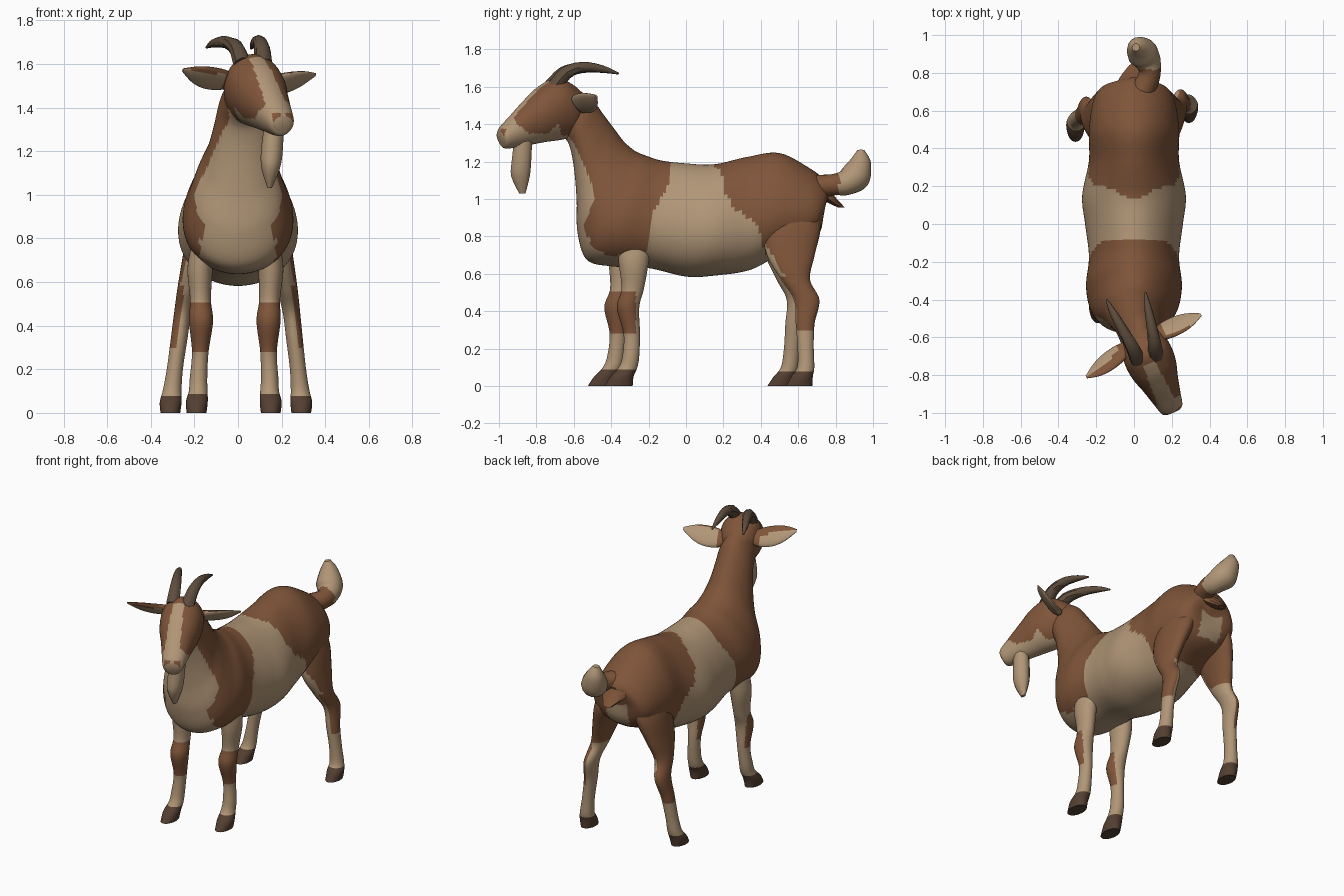
import bpy, bmesh, math
from mathutils import Vector

cube = bpy.data.objects.get("Cube")
if cube:
    bpy.data.objects.remove(cube, do_unlink=True)


def material(name, rgb):
    mat = bpy.data.materials.new(name)
    mat.use_nodes = True
    colour = (*rgb, 1)
    mat.diffuse_color = colour
    bsdf = mat.node_tree.nodes["Principled BSDF"]
    bsdf.inputs["Base Color"].default_value = colour
    bsdf.inputs["Roughness"].default_value = 0.9
    return mat


BROWN, CREAM, HORN, HOOF = range(4)
PALETTE = [material("brown_coat", (.212, .09, .041)),
           material("cream_coat", (.44, .305, .185)),
           material("grey_brown_horn", (.11, .073, .046)),
           material("dark_hoof", (.09, .05, .032))]


def blend(p0, p1, p2, p3, t):
    """Smooth curve through four neighbouring vectors."""
    return p1 + (p2 - p0) * (t / 2) + (2 * p0 - 5 * p1 + 4 * p2 - p3) * (t * t / 2) \
        + (3 * p1 - p0 - 3 * p2 + p3) * (t ** 3 / 2)


def piecewise(points, v):
    """Linear interpolation in a list of (key, value) pairs."""
    if v <= points[0][0]:
        return points[0][1]
    for (a, fa), (b, fb) in zip(points, points[1:]):
        if v <= b:
            return fa + (fb - fa) * (v - a) / (b - a)
    return points[-1][1]


def loft(name, rings, rule, sides=24, steps=5, egg=0.0):
    """Skin rings of (centre, side, up); rule gives each face its colour."""
    bm = bmesh.new()
    n = len(rings)
    loops = []
    for i in range(n - 1):
        near = [rings[max(0, min(n - 1, i + k))] for k in (-1, 0, 1, 2)]
        for s in range(steps + (i == n - 2)):
            c, a, b = (blend(*[r[k] for r in near], s / steps) for k in range(3))
            loop = []
            for j in range(sides):
                ang = math.tau * j / sides
                width = math.cos(ang) * (1 - egg * math.sin(ang))
                loop.append(bm.verts.new(c + a * width + b * math.sin(ang)))
            loops.append(loop)
    for lo, hi in zip(loops, loops[1:]):
        for j in range(sides):
            k = (j + 1) % sides
            bm.faces.new((lo[j], lo[k], hi[k], hi[j]))
    bm.faces.new(loops[0])
    bm.faces.new(loops[-1])
    bmesh.ops.recalc_face_normals(bm, faces=bm.faces)
    for f in bm.faces:
        f.material_index = rule(f.calc_center_median())
    mesh = bpy.data.meshes.new(name)
    bm.to_mesh(mesh)
    bm.free()
    obj = bpy.data.objects.new(name, mesh)
    bpy.context.collection.objects.link(obj)
    for mat in PALETTE:
        mesh.materials.append(mat)
    bpy.ops.object.select_all(action='DESELECT')
    obj.select_set(True)
    bpy.context.view_layer.objects.active = obj
    bpy.ops.object.shade_smooth_by_angle(angle=math.radians(45))


def flat_rings(rows):
    """Horizontal rings from (x, y, z, x radius, y radius)."""
    return [(Vector((x, y, z)), Vector((rx, 0, 0)), Vector((0, ry, 0)))
            for x, y, z, rx, ry in rows]


def tube_rings(rows):
    """Round rings square to a path of (x, y, z, radius)."""
    pts = [Vector(r[:3]) for r in rows]
    rings = []
    for i, p in enumerate(pts):
        t = (pts[min(i + 1, len(pts) - 1)] - pts[max(i - 1, 0)]).normalized()
        up = t.cross(Vector((1, 0, 0))).normalized()
        rings.append((p, up.cross(t) * rows[i][3], up * rows[i][3]))
    return rings


# Torso and neck: back point (y, z), belly point (y, z), half width
TORSO = [(.775, 1.06, .735, .93, .08), (.745, 1.10, .72, .83, .16),
         (.66, 1.165, .66, .76, .21), (.50, 1.245, .50, .70, .235),
         (.33, 1.225, .34, .62, .235), (.15, 1.185, .15, .59, .27),
         (0, 1.19, 0, .585, .255), (-.13, 1.205, -.2, .63, .235),
         (-.21, 1.23, -.40, .64, .25), (-.27, 1.255, -.53, .675, .235),
         (-.33, 1.305, -.58, .82, .2), (-.38, 1.37, -.585, 1.0, .155),
         (-.44, 1.45, -.60, 1.17, .13), (-.50, 1.53, -.63, 1.30, .115),
         (-.57, 1.58, -.69, 1.36, .095)]
CHEST_EDGE = [(.70, -.42), (.75, -.5), (.85, -.55), (1.0, -.49), (1.1, -.51),
              (1.3, -.60), (1.4, -.68)]
SADDLE_FRONT = [(.68, -.25), (.75, -.2), (.95, -.17), (1.05, -.1), (1.2, -.08)]
SADDLE_BACK = [(.6, .47), (.75, .41), (.87, .38), (.95, .25), (1.05, .205),
               (1.15, .19), (1.185, .13), (1.2, .15)]


def torso_colour(p):
    if p.y < piecewise(CHEST_EDGE, p.z) or p.z < .7:
        return CREAM
    if piecewise(SADDLE_FRONT, p.z) < p.y < piecewise(SADDLE_BACK, p.z):
        return CREAM
    if p.y > .62 and .79 < p.z < .95 and abs(p.x) < .08:
        return CREAM
    return BROWN


rings = []
for yt, zt, yb, zb, w in TORSO:
    top, low = Vector((0, yt, zt)), Vector((0, yb, zb))
    shift = Vector((.03 * max(0, (zt - 1.3) / .25), 0, 0))
    rings.append(((top + low) / 2 + shift, Vector((w, 0, 0)), (top - low) / 2))
loft("torso_and_neck", rings, torso_colour, sides=72, steps=10, egg=.18)

# Head, turned towards its left
YAW = math.radians(24)
FORWARD = Vector((math.sin(YAW), -math.cos(YAW), 0))
SIDE = Vector((math.cos(YAW), math.sin(YAW), 0))
PIVOT = Vector((.04, -.62, 0))
UP = Vector((0, 0, 1))
# crown point (forward, z), jaw point (forward, z), half width
HEAD = [(-.10, 1.53, -.03, 1.37, .06), (-.02, 1.605, 0, 1.33, .11),
        (.08, 1.645, .06, 1.315, .13), (.18, 1.60, .14, 1.305, .125),
        (.26, 1.53, .23, 1.29, .10), (.34, 1.45, .32, 1.275, .078),
        (.40, 1.39, .38, 1.27, .062), (.415, 1.36, .40, 1.295, .045)]
MUZZLE_EDGE = [(0, 1.34), (.08, 1.34), (.12, 1.40), (.17, 1.35), (.28, 1.35),
               (.34, 1.40), (.37, 1.5)]


def head_colour(p):
    d, u = (p - PIVOT).dot(FORWARD), (p - PIVOT).dot(SIDE)
    if d > .375 and 1.335 < p.z < 1.375 and .012 < abs(u) < .05:
        return BROWN
    if p.z < piecewise(MUZZLE_EDGE, d):
        return CREAM
    blaze = .035 + .06 * max(0, d - .13)
    return CREAM if d > .12 and abs(u + .012) < blaze and p.z > 1.4 else BROWN


rings = []
for dt, zt, db, zb, w in HEAD:
    top, low = FORWARD * dt + UP * zt, FORWARD * db + UP * zb
    rings.append((PIVOT + (top + low) / 2, SIDE * w, (top - low) / 2))
loft("head", rings, head_colour, sides=72, steps=9, egg=-.08)

# Ears: distance from the head's middle, height, half thickness, half breadth
EAR = [(.07, 1.51, .03, .035), (.13, 1.515, .025, .062), (.21, 1.525, .02, .068),
       (.28, 1.54, .014, .05), (.345, 1.56, .004, .01)]


def ear_colour(p):
    out = abs((p - PIVOT).dot(SIDE))
    return BROWN if out < .135 or p.z > 1.55 + (out - .14) * .13 else CREAM


# each ear is a leaf that leans forward at the top; the right one is swept ahead
for name, sign, droop, sweep in (("left_ear", 1, -.01, 0), ("right_ear", -1, .012, .2)):
    rings = [(PIVOT + SIDE * (out * sign) + FORWARD * (sweep * (out - .07)) + UP * (z + droop),
              (FORWARD * .7 - UP * .7) * thick, (UP * .7 + FORWARD * .7) * broad)
             for out, z, thick, broad in EAR]
    loft(name, rings, ear_colour, sides=20)

# Horns
LEFT_HORN = [(.115, -.70, 1.60, .042), (.11, -.64, 1.675, .036), (.095, -.55, 1.705, .028),
             (.075, -.45, 1.695, .02), (.06, -.36, 1.67, .005)]
RIGHT_HORN = [(.02, -.72, 1.60, .042), (-.01, -.65, 1.675, .036), (-.06, -.56, 1.70, .028),
              (-.11, -.47, 1.695, .02), (-.145, -.40, 1.675, .005)]
loft("left_horn", tube_rings(LEFT_HORN), lambda p: HORN, sides=8, steps=3)
loft("right_horn", tube_rings(RIGHT_HORN), lambda p: HORN, sides=8, steps=3)

# Beard
BEARD = [(.165, -.87, 1.32, .045, .05), (.155, -.88, 1.2, .05, .055),
         (.15, -.885, 1.12, .042, .052), (.145, -.875, 1.03, .01, .018)]
loft("beard", flat_rings(BEARD), lambda p: CREAM, sides=10, steps=3)

# Tail and the tuft that hangs below it
TAIL = [(.03, .68, 1.06, .07), (.08, .78, 1.075, .058), (.075, .85, 1.085, .068),
        (.045, .905, 1.12, .082), (.02, .935, 1.20, .056), (.01, .935, 1.26, .02)]
loft("tail", tube_rings(TAIL), lambda p: CREAM if p.y > .82 else BROWN, sides=14)
TUFT = [(0, .71, 1.07, .1, .05), (0, .75, 1.01, .09, .05), (0, .83, .955, .03, .02)]
loft("tail_tuft", flat_rings(TUFT), lambda p: BROWN, sides=10, steps=3)

# Legs: x, y, z, half width, half depth, from the hoof upwards
FRONT_LEG = [(.15, -.36, 0, .045, .075), (.15, -.342, .05, .05, .062),
             (.145, -.31, .1, .043, .05), (.145, -.295, .16, .04, .045),
             (.14, -.29, .28, .038, .044), (.14, -.31, .42, .055, .06),
             (.145, -.285, .52, .048, .06), (.15, -.28, .66, .058, .08),
             (.135, -.28, .78, .055, .09), (.11, -.28, .9, .05, .09)]
HIND_LEG = [(.29, .605, 0, .045, .07), (.29, .62, .05, .05, .058),
            (.285, .64, .1, .043, .046), (.275, .64, .2, .037, .043),
            (.26, .637, .33, .038, .05), (.245, .645, .46, .04, .068),
            (.225, .585, .57, .048, .078), (.195, .56, .7, .06, .128),
            (.15, .565, .85, .08, .155), (.10, .56, 1.0, .08, .14)]
THIGH_EDGE = [(.25, .66), (.3, .61), (.45, .595), (.55, .55), (.65, .49), (.75, .43),
              (.87, .38)]


def front_leg_colour(shift):
    def rule(p):
        if p.z < .085:
            return HOOF
        # knee patch, open at the back
        return BROWN if .28 < p.z < .51 and p.y < -.268 + shift else CREAM
    return rule


def hind_leg_colour(shift):
    def rule(p):
        if p.z < .08:
            return HOOF
        edge = piecewise(THIGH_EDGE, p.z) + shift * max(0, 1 - p.z / .75)
        # below the thigh the outer half stays brown and the inner half is cream
        middle = .25 + (.46 - p.z) * .13
        front = p.y < edge and (p.z > .58 or abs(p.x) < middle + .01)
        inner = p.z < .58 and abs(p.x) < middle - .005
        return CREAM if p.z < .29 or front or inner else BROWN
    return rule


def leg(name, rows, sign, dx, dy, fade, rule):
    moved = []
    for x, y, z, rx, ry in rows:
        k = max(0, 1 - z / fade)
        moved.append((sign * x + dx * k, y + dy * k, z, rx, ry))
    loft(name, flat_rings(moved), rule, sides=32, steps=8)


leg("front_left_leg", FRONT_LEG, 1, 0, 0, 1, front_leg_colour(0))
leg("front_right_leg", FRONT_LEG, -1, -.04, -.09, 1.6, front_leg_colour(-.068))
leg("hind_left_leg", HIND_LEG, 1, 0, 0, 1, hind_leg_colour(0))
leg("hind_right_leg", HIND_LEG, -1, -.02, -.1, .75, hind_leg_colour(-.1))
